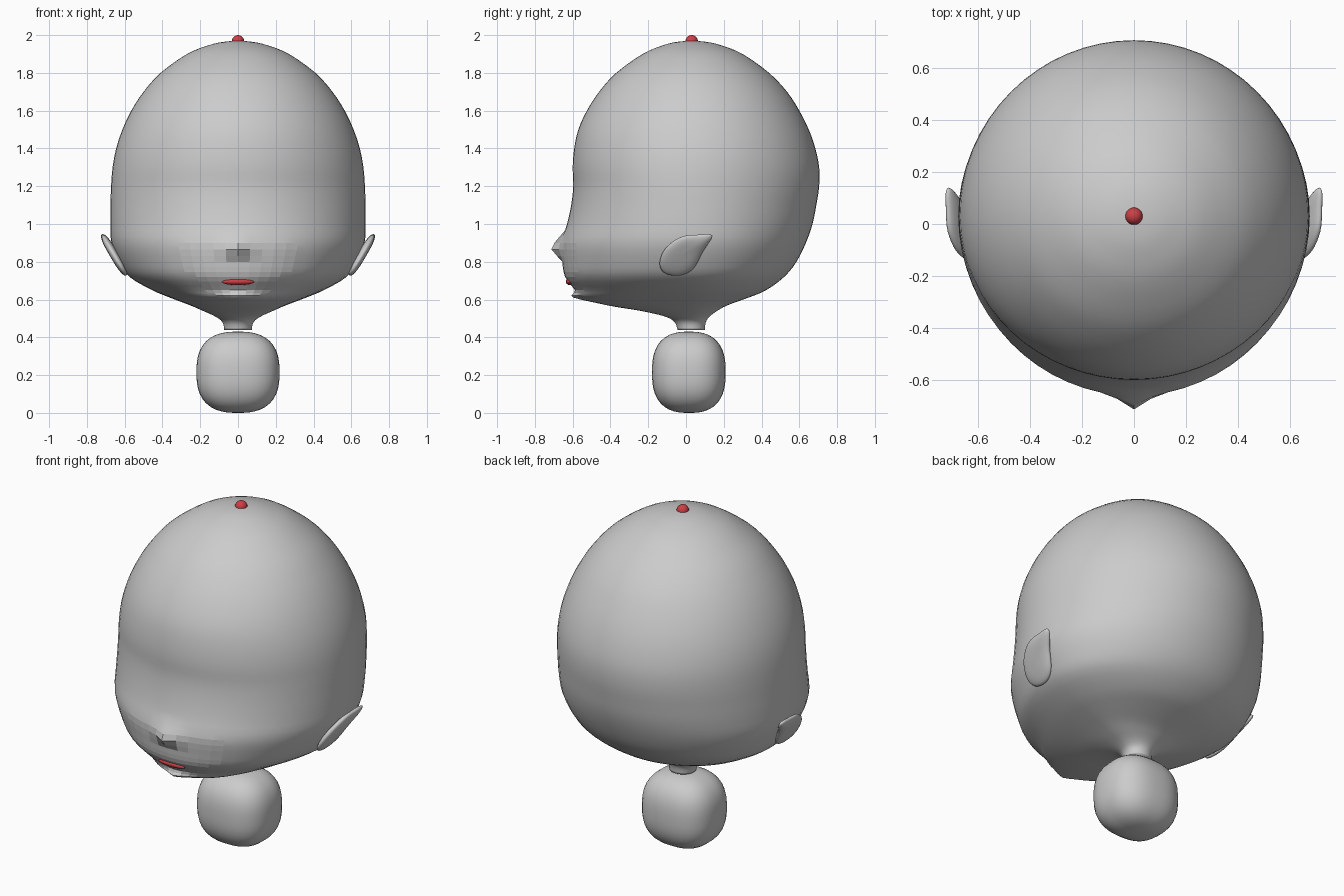
import bpy, bmesh, math
from mathutils import Vector

if "Cube" in bpy.data.objects:
    bpy.data.objects.remove(bpy.data.objects["Cube"])


def material(name, rgb):
    m = bpy.data.materials.new(name)
    m.diffuse_color = (*rgb, 1)
    m.use_nodes = True
    m.node_tree.nodes["Principled BSDF"].inputs["Base Color"].default_value = m.diffuse_color
    return m


GREY = material("light grey", (0.6, 0.6, 0.6))
RED = material("red", (0.6, 0.05, 0.06))
CY = 0.03  # y of the central axis


def catmull(pts, steps, closed=False):
    """Smooth curve through points of any dimension."""
    n, out = len(pts), []
    get = (lambda i: pts[i % n]) if closed else (lambda i: pts[min(max(i, 0), n - 1)])
    for i in range(n if closed else n - 1):
        p = [get(i + k) for k in (-1, 0, 1, 2)]
        for s in range(steps):
            t = s / steps
            out.append([0.5 * (2 * b + (c - a) * t + (2 * a - 5 * b + 4 * c - d) * t * t
                               + (3 * b - a - 3 * c + d) * t ** 3) for a, b, c, d in zip(*p)])
    return out if closed else out + [list(pts[-1])]


def loft(name, rings, mat, smooth=True):
    """Skin a list of closed rings and cap both ends."""
    bm = bmesh.new()
    vs = [[bm.verts.new(p) for p in r] for r in rings]
    n = len(rings[0])
    for a, b in zip(vs, vs[1:]):
        for i in range(n):
            bm.faces.new((a[i], a[(i + 1) % n], b[(i + 1) % n], b[i]))
    bm.faces.new(vs[0])
    bm.faces.new(vs[-1])
    bmesh.ops.recalc_face_normals(bm, faces=bm.faces)
    for f in bm.faces:
        f.smooth = smooth
    me = bpy.data.meshes.new(name)
    bm.to_mesh(me)
    bm.free()
    me.materials.append(mat)
    ob = bpy.data.objects.new(name, me)
    bpy.context.collection.objects.link(ob)
    return ob


def ball(name, loc, scale, mat, warp=None, rot=(0, 0, 0)):
    bpy.ops.mesh.primitive_uv_sphere_add(segments=40, ring_count=24, radius=1)
    ob = bpy.context.object
    ob.name = name
    for v in ob.data.vertices:
        if warp:
            v.co = warp(v.co)
        v.co = Vector(a * b for a, b in zip(v.co, scale))
    ob.location, ob.rotation_euler = loc, rot
    ob.data.materials.append(mat)
    bpy.ops.object.shade_smooth()
    return ob


# Head profile: height, half width, front y, back y
profile = [
    (1.97, 0.004, 0.026, 0.034), (1.964, 0.08, -0.05, 0.11), (1.945, 0.16, -0.125, 0.19),
    (1.9, 0.27, -0.23, 0.30), (1.8, 0.41, -0.37, 0.44), (1.7, 0.50, -0.46, 0.535),
    (1.6, 0.565, -0.525, 0.60), (1.5, 0.612, -0.57, 0.65), (1.4, 0.645, -0.592, 0.685),
    (1.3, 0.664, -0.60, 0.705), (1.2, 0.672, -0.597, 0.705), (1.1, 0.675, -0.608, 0.69),
    (1.0, 0.676, -0.63, 0.67), (0.9, 0.67, -0.66, 0.635), (0.8, 0.63, -0.655, 0.585),
    (0.72, 0.575, -0.64, 0.52), (0.65, 0.455, -0.588, 0.425), (0.61, 0.36, -0.57, 0.33),
    (0.57, 0.255, -0.42, 0.22), (0.54, 0.185, -0.24, 0.165), (0.51, 0.12, -0.11, 0.125),
    (0.48, 0.082, -0.06, 0.105), (0.44, 0.073, -0.045, 0.1),
]


def tent(v, centre, below, above):
    d = v - centre
    return max(0, 1 - (d / above if d > 0 else -d / below))


SEG = 64
rings = []
for z, w, f, b in catmull(profile, 3):
    ring = []
    for i in range(SEG):
        t = -math.pi / 2 + 2 * math.pi * i / SEG
        s = math.sin(t)
        x, y = w * math.cos(t), CY + s * ((b - CY) if s > 0 else (CY - f))
        if s < 0:
            # pointed nose and chin
            y -= 0.055 * tent(z, 0.87, 0.07, 0.09) * tent(x, 0, 0.09, 0.09)
            y -= 0.03 * tent(z, 0.615, 0.03, 0.03) * tent(x, 0, 0.08, 0.08)
        ring.append((x, y, z))
    rings.append(ring)
head = loft("head", rings, GREY)

# Faceted patch around the nose and mouth
for p in head.data.polygons:
    c = p.center
    if c.y < -0.4 and (c.x / 0.29) ** 2 + ((c.z - 0.88) / 0.28) ** 2 < 1 and c.z < 0.89:
        p.use_smooth = False

# Mouth
ball("mouth", (0, -0.617, 0.693), (0.085, 0.02, 0.016), RED, rot=(math.radians(-20), 0, 0))

# Ears: teardrop outline in y, z, leaning outwards
outline = catmull([(0.14, 0.938), (0.06, 0.943), (-0.03, 0.93), (-0.11, 0.87), (-0.14, 0.79),
                   (-0.11, 0.738), (-0.03, 0.728), (0.04, 0.765), (0.09, 0.855)], 4, True)
for name, side in (("right_ear", 1), ("left_ear", -1)):
    ear = []
    for k in range(13):
        a = math.pi * k / 12
        r = max(math.sin(a), 0.01) ** 0.6
        off = -0.025 * math.cos(a)
        ring = []
        for y, z in outline:
            yy, zz = -0.03 + (y + 0.03) * r, 0.84 + (z - 0.84) * r
            ring.append((side * (0.582 + 0.58 * (zz - 0.73) + off * 0.87 + 0.012), yy, zz - off * 0.3))
        ear.append(ring)
    loft(name, ear, GREY)


# Body: squarish rounded ball
def boxy(v):
    e = 2.6
    return v / sum(abs(c) ** e for c in v) ** (1 / e)


ball("body", (0, 0.015, 0.215), (0.22, 0.195, 0.215), GREY, boxy)

# Knob on the crown
ball("crown_knob", (0, CY, 1.967), (0.033, 0.033, 0.033), RED)
